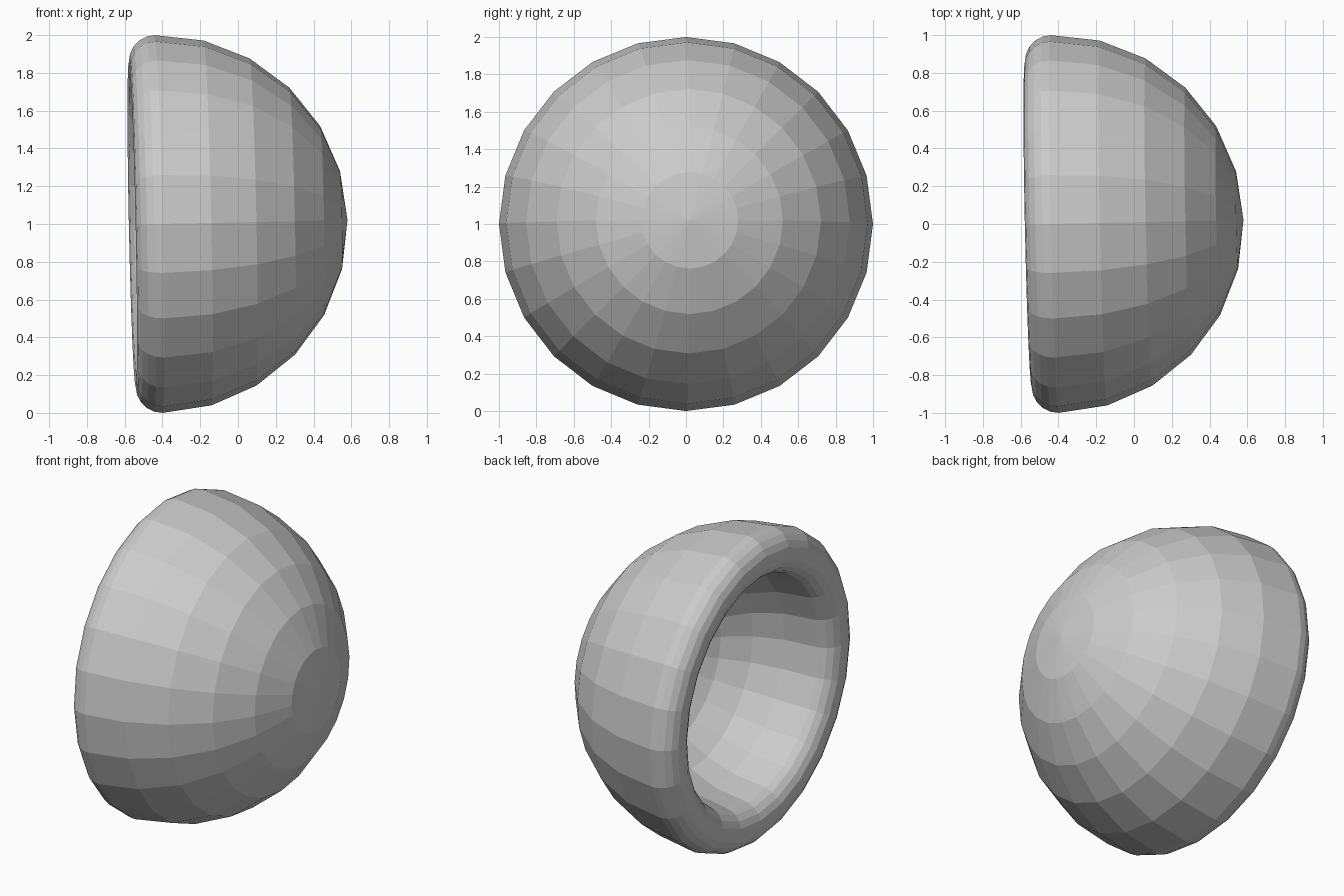
import bpy, bmesh
from math import sin, cos, pi, radians
from mathutils import Matrix, Vector

if "Cube" in bpy.data.objects:
    bpy.data.objects.remove(bpy.data.objects["Cube"])

SEGMENTS = 24      # sides around the axis
OUTER, INNER = 1.0, 0.72
STEP = radians(15)
LIP_STEPS = 10

# Half section: outer dome, rounded lip, inner dome (axis along x)
tube, mid = (OUTER - INNER) / 2, (OUTER + INNER) / 2
profile = [(OUTER * cos(i * STEP), OUTER * sin(i * STEP)) for i in range(7)]
profile += [(-tube * sin(pi * i / LIP_STEPS), mid + tube * cos(pi * i / LIP_STEPS))
            for i in range(1, LIP_STEPS)]
profile += [(INNER * cos(i * STEP), INNER * sin(i * STEP)) for i in range(6, -1, -1)]

# Revolve the section into a closed thick-walled bowl
bm = bmesh.new()
verts = [bm.verts.new((x, 0, r)) for x, r in profile]
edges = [bm.edges.new(pair) for pair in zip(verts, verts[1:])]
bmesh.ops.spin(bm, geom=verts + edges, cent=(0, 0, 0), axis=(1, 0, 0),
               angle=2 * pi, steps=SEGMENTS, use_duplicate=False)
bmesh.ops.remove_doubles(bm, verts=bm.verts, dist=0.0005)
bmesh.ops.recalc_face_normals(bm, faces=bm.faces)

# Slight tilt of the axis, then placement
tilt = Vector((1, 0, 0)).rotation_difference(Vector((1, 0.021, 0.021))).to_matrix().to_4x4()
bm.transform(Matrix.Translation((-0.42, 0, 1.0)) @ tilt)

mesh = bpy.data.meshes.new("bowl_shell")
bm.to_mesh(mesh)
bm.free()
bowl = bpy.data.objects.new("bowl_shell", mesh)
bpy.context.collection.objects.link(bowl)
